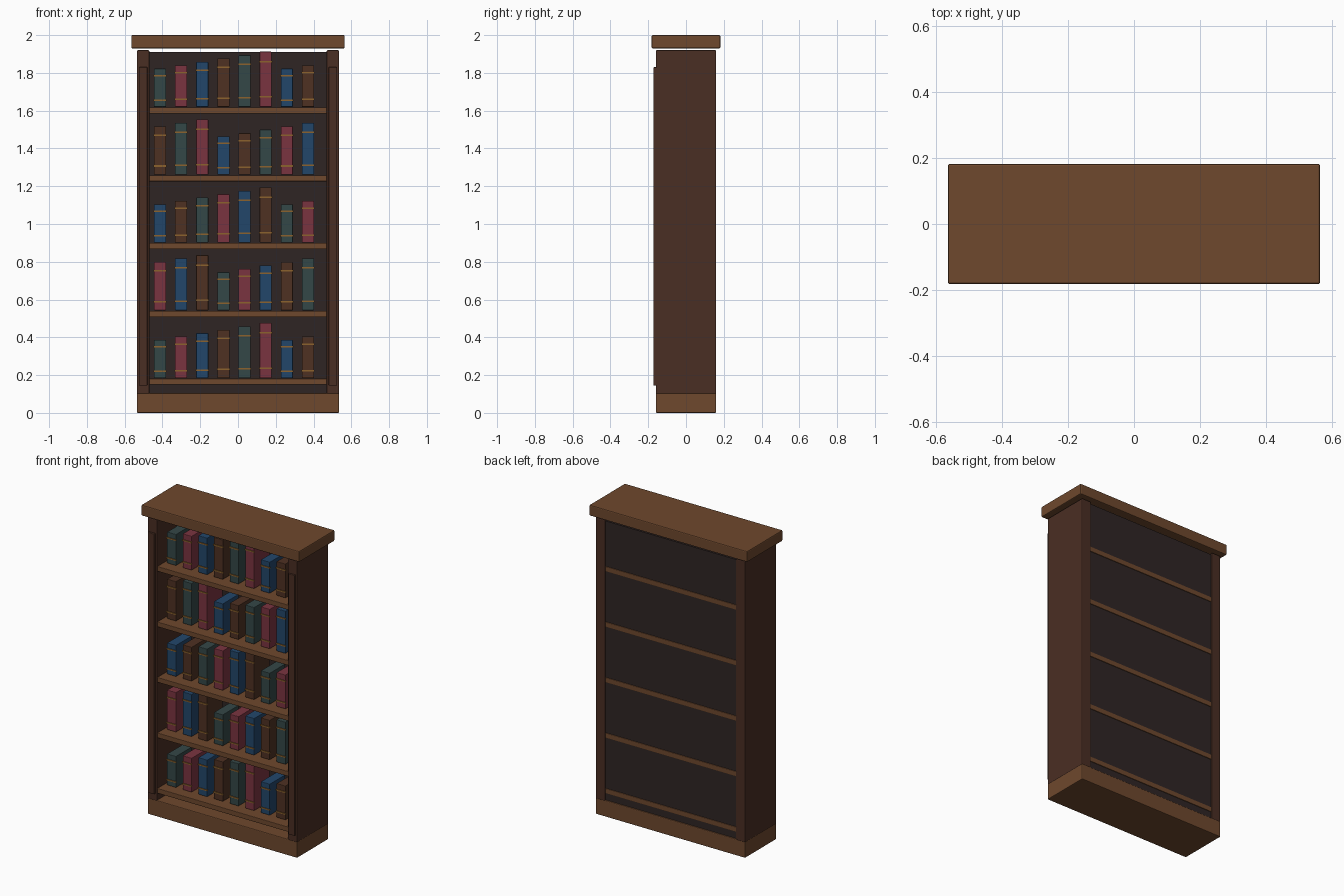
import bpy

if "Cube" in bpy.data.objects:
    bpy.data.objects.remove(bpy.data.objects["Cube"])


def material(name, srgb):
    """Flat colour given as 0-255 sRGB, stored as linear values."""
    m = bpy.data.materials.new(name)
    lin = [((c / 255 + 0.055) / 1.055) ** 2.4 for c in srgb]
    m.diffuse_color = (*lin, 1)
    m.use_nodes = True
    m.node_tree.nodes["Principled BSDF"].inputs["Base Color"].default_value = m.diffuse_color
    return m


wood = material("warm wood", (110, 72, 45))
dark_wood = material("dark wood", (74, 46, 35))
back_mat = material("shadow brown", (47, 37, 36))
gold = material("dull gold", (140, 98, 45))
book_mats = [material("teal cloth", (52, 71, 71)),
             material("red cloth", (122, 52, 64)),
             material("blue cloth", (34, 70, 106)),
             material("brown leather", (78, 49, 34))]


def box(name, x, y, z, mat, bevel=0.0):
    """Box from (min, max) ranges on each axis, with softened edges."""
    bpy.ops.mesh.primitive_cube_add(size=1, location=[(a + b) / 2 for a, b in (x, y, z)])
    ob = bpy.context.object
    ob.name = name
    ob.scale = [b - a for a, b in (x, y, z)]
    bpy.ops.object.transform_apply(location=False, rotation=False, scale=True)
    ob.data.materials.append(mat)
    if bevel:
        mod = ob.modifiers.new("soft edges", 'BEVEL')
        mod.width = bevel
        mod.segments = 2
    return ob


# Carcass: plinth, floating top board, back panel
box("plinth", (-0.535, 0.535), (-0.16, 0.16), (0, 0.105), wood, 0.005)
box("top_board", (-0.565, 0.565), (-0.182, 0.182), (1.93, 2.0), wood, 0.006)
box("back_panel", (-0.47, 0.47), (0.128, 0.152), (0.105, 1.91), back_mat)

# Side panels with thin front trim strips
for s, side in ((-1, "left"), (1, "right")):
    box(side + "_side", sorted((s * 0.469, s * 0.535)), (-0.16, 0.16), (0.10, 1.92),
        dark_wood, 0.005)
    box(side + "_trim", sorted((s * 0.48, s * 0.525)), (-0.173, -0.155), (0.145, 1.83),
        dark_wood, 0.003)

# Shelves, each with a row of eight books
for row in range(5):
    zc = 0.165 + row * 0.359
    box(f"shelf_{row}", (-0.47, 0.47), (-0.155, 0.156), (zc - 0.016, zc + 0.016), wood, 0.003)
    z0 = zc + 0.019
    for i in range(8):
        xc = -0.413 + i * 0.1119
        h = 0.202 + 0.018 * ((i + 3 * row) % 6)
        box(f"book_{row}_{i}", (xc - 0.032, xc + 0.032), (-0.09, 0.07), (z0, z0 + h),
            book_mats[(i + row) % 4], 0.003)
        # Raised spine bands
        for k, f in enumerate((0.18, 0.82)):
            zb = z0 + h * f
            box(f"spine_band_{row}_{i}_{k}", (xc - 0.035, xc + 0.035), (-0.095, -0.088),
                (zb - 0.004, zb + 0.004), gold)
